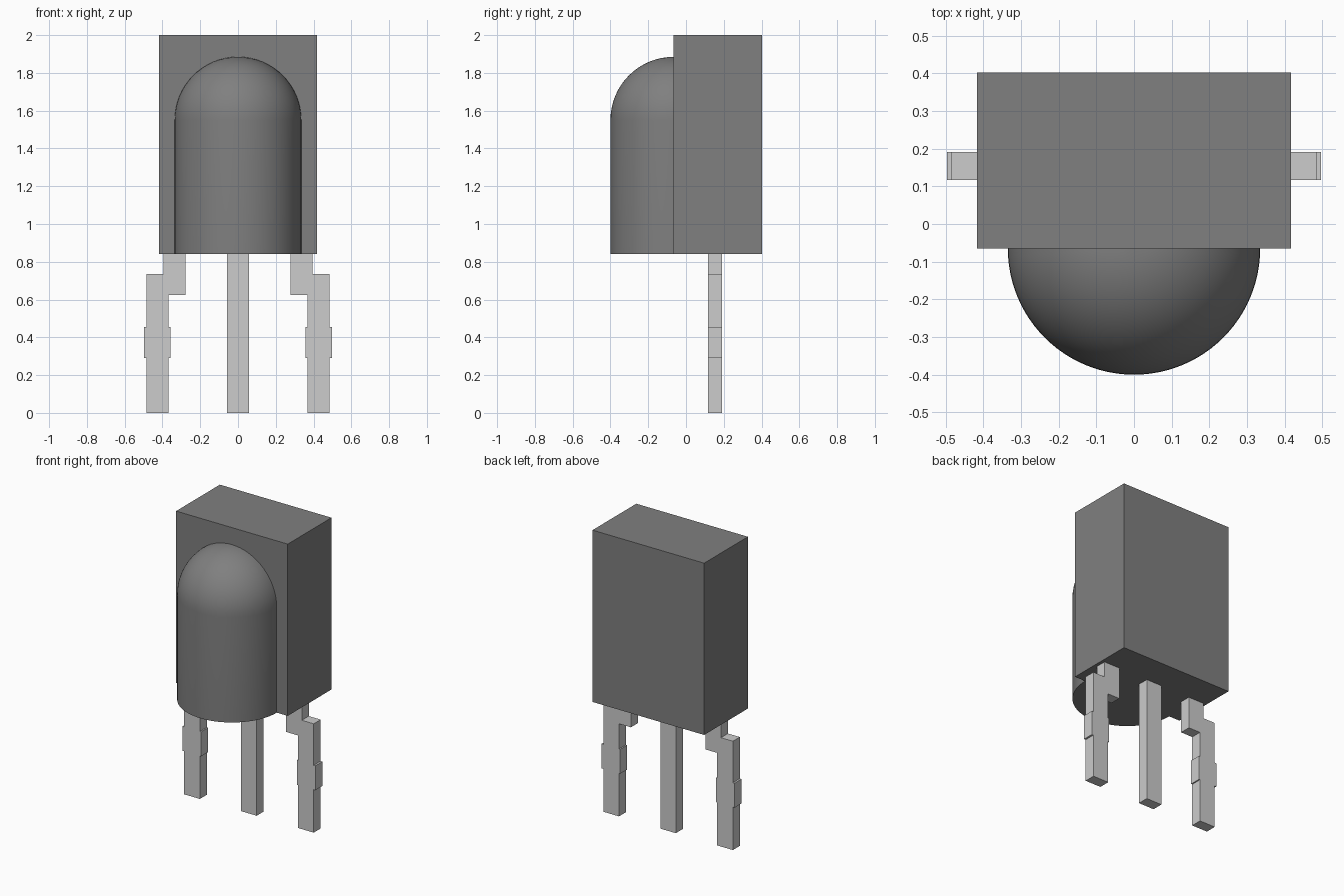
import bpy, bmesh, math
from mathutils import Vector

cube = bpy.data.objects.get("Cube")
if cube:
    bpy.data.objects.remove(cube, do_unlink=True)


def material(name, value):
    m = bpy.data.materials.new(name)
    m.use_nodes = True
    colour = (value, value, value, 1)
    m.diffuse_color = colour
    m.node_tree.nodes["Principled BSDF"].inputs["Base Color"].default_value = colour
    return m


def add_object(name, bm, mat):
    bmesh.ops.recalc_face_normals(bm, faces=bm.faces)
    mesh = bpy.data.meshes.new(name)
    bm.to_mesh(mesh)
    bm.free()
    mesh.materials.append(mat)
    obj = bpy.data.objects.new(name, mesh)
    bpy.context.collection.objects.link(obj)
    return obj


def extruded(name, outline, y0, y1, mat):
    """Solid from an x-z outline, running from y0 to y1."""
    bm = bmesh.new()
    face = bm.faces.new([bm.verts.new((x, y0, z)) for x, z in outline])
    ext = bmesh.ops.extrude_face_region(bm, geom=[face])
    moved = [g for g in ext["geom"] if isinstance(g, bmesh.types.BMVert)]
    bmesh.ops.translate(bm, verts=moved, vec=(0, y1 - y0, 0))
    return add_object(name, bm, mat)


def rect(x0, x1, z0, z1):
    return [(x0, z0), (x1, z0), (x1, z1), (x0, z1)]


housing_grey = material("housing grey", 0.214)
lead_metal = material("lead metal", 0.604)

BASE, FACE_Y = 0.84, -0.065     # underside and front face of the housing
LEAD_Y = (0.117, 0.191)

# Housing block
extruded("housing", rect(-0.417, 0.417, BASE, 2.0), FACE_Y, 0.402, housing_grey)

# Domed lens: half revolution of a rounded profile
R, SPRING = 0.335, 1.55
profile = [(0, BASE), (R, BASE)]
profile += [(R * math.cos(a), SPRING + R * math.sin(a))
            for a in (math.pi / 2 * i / 16 for i in range(17))]
bm = bmesh.new()
verts = [bm.verts.new((r, FACE_Y, z)) for r, z in profile]
edges = [bm.edges.new(pair) for pair in zip(verts, verts[1:])]
bmesh.ops.spin(bm, geom=verts + edges, cent=(0, FACE_Y, 0), axis=(0, 0, 1),
               angle=-math.pi, steps=48)
bmesh.ops.remove_doubles(bm, verts=bm.verts, dist=1e-4)
bmesh.ops.holes_fill(bm, edges=[e for e in bm.edges if e.is_boundary], sides=0)
lens = add_object("lens", bm, housing_grey)
bpy.ops.object.select_all(action="DESELECT")
lens.select_set(True)
bpy.context.view_layer.objects.active = lens
bpy.ops.object.shade_smooth_by_angle(angle=math.radians(30))

# Straight middle lead
extruded("middle_lead", rect(-0.058, 0.058, 0, BASE), *LEAD_Y, lead_metal)

# Cranked outer leads with a widened stop
crank = [(0.278, BASE), (0.278, 0.625), (0.367, 0.625), (0.367, 0.455),
         (0.358, 0.455), (0.358, 0.29), (0.367, 0.29), (0.367, 0),
         (0.484, 0), (0.484, 0.29), (0.497, 0.29), (0.497, 0.455),
         (0.484, 0.455), (0.484, 0.735), (0.395, 0.735), (0.395, BASE)]
for side, s in (("left", 1), ("right", -1)):
    extruded(side + "_lead", [(s * x, z) for x, z in crank], *LEAD_Y, lead_metal)
